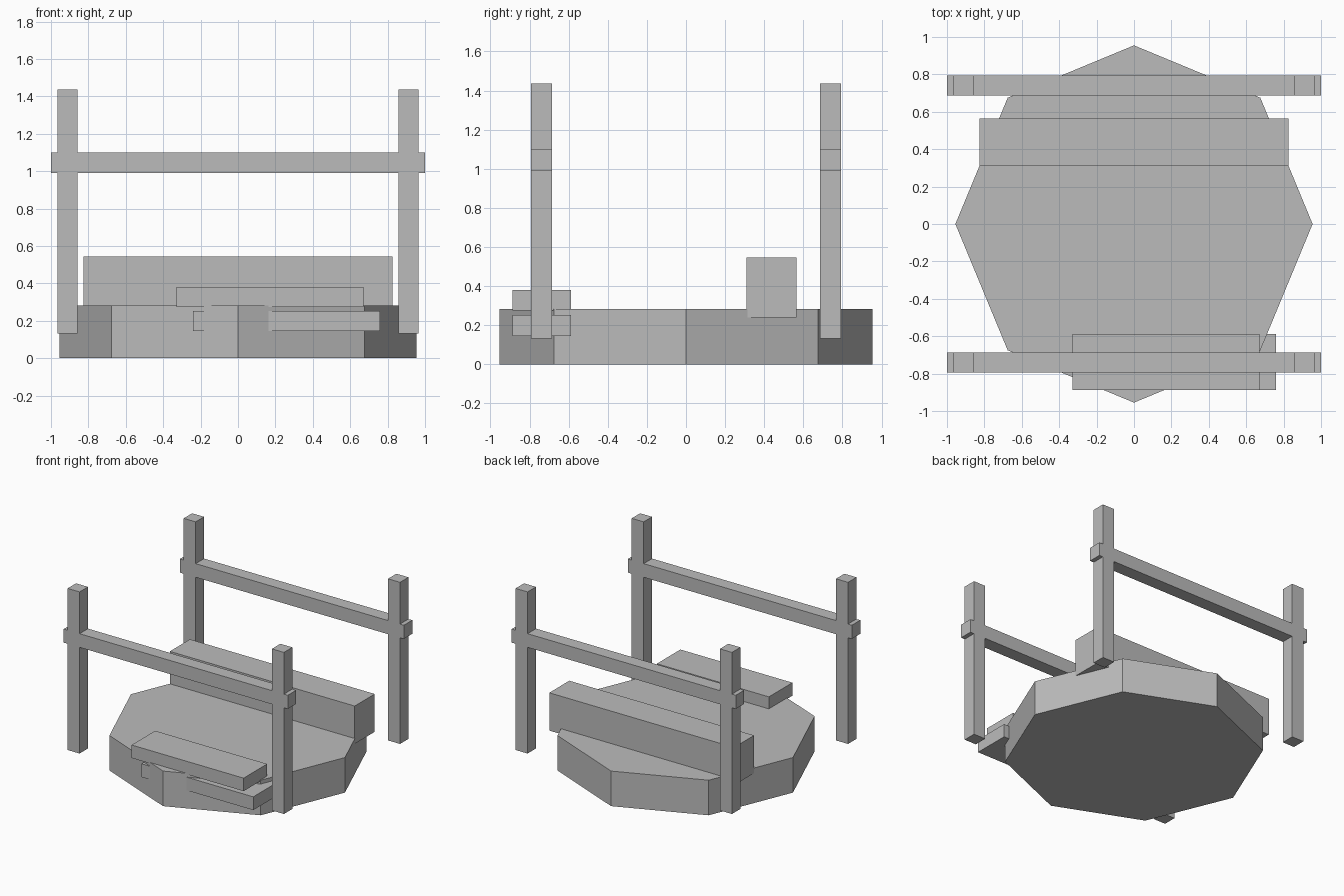
import bpy, math

if "Cube" in bpy.data.objects:
    bpy.data.objects.remove(bpy.data.objects["Cube"])

grey = bpy.data.materials.new("plain grey")
grey.diffuse_color = (0.5, 0.5, 0.5, 1)
grey.use_nodes = True
grey.node_tree.nodes["Principled BSDF"].inputs["Base Color"].default_value = grey.diffuse_color


def finish(name, verts, faces):
    mesh = bpy.data.meshes.new(name)
    mesh.from_pydata(verts, [], faces)
    mesh.materials.append(grey)
    ob = bpy.data.objects.new(name, mesh)
    bpy.context.collection.objects.link(ob)
    return ob


def prism(name, outline, z0, z1):
    """Extrude a counter-clockwise outline from z0 to z1."""
    n = len(outline)
    verts = [(x, y, z) for z in (z0, z1) for x, y in outline]
    faces = [tuple(reversed(range(n))), tuple(range(n, 2 * n))]
    faces += [(i, (i + 1) % n, n + (i + 1) % n, n + i) for i in range(n)]
    return finish(name, verts, faces)


def box(name, x0, x1, y0, y1, z0, z1):
    return prism(name, [(x0, y0), (x1, y0), (x1, y1), (x0, y1)], z0, z1)


# Octagonal platform
R = 0.955
prism("platform", [(R * math.cos(i * math.pi / 4), R * math.sin(i * math.pi / 4))
                   for i in range(8)], 0, 0.283)

# Bench at the back of the platform
box("bench", -0.825, 0.825, 0.31, 0.565, 0.24, 0.545)

# Two offset front steps
box("upper_step", -0.328, 0.672, -0.888, -0.588, 0.275, 0.38)
box("lower_step", -0.24, 0.758, -0.888, -0.588, 0.145, 0.252)

# Front and back railings, each with two posts and a crossbar
for side, y in (("front", -0.74), ("back", 0.74)):
    box(side + "_rail", -1, 1, y - 0.0535, y + 0.0535, 0.99, 1.1)
    for hand, x in (("left", -0.912), ("right", 0.912)):
        box(f"{side}_{hand}_post", x - 0.0535, x + 0.0535,
            y - 0.0535, y + 0.0535, 0.133, 1.437)
